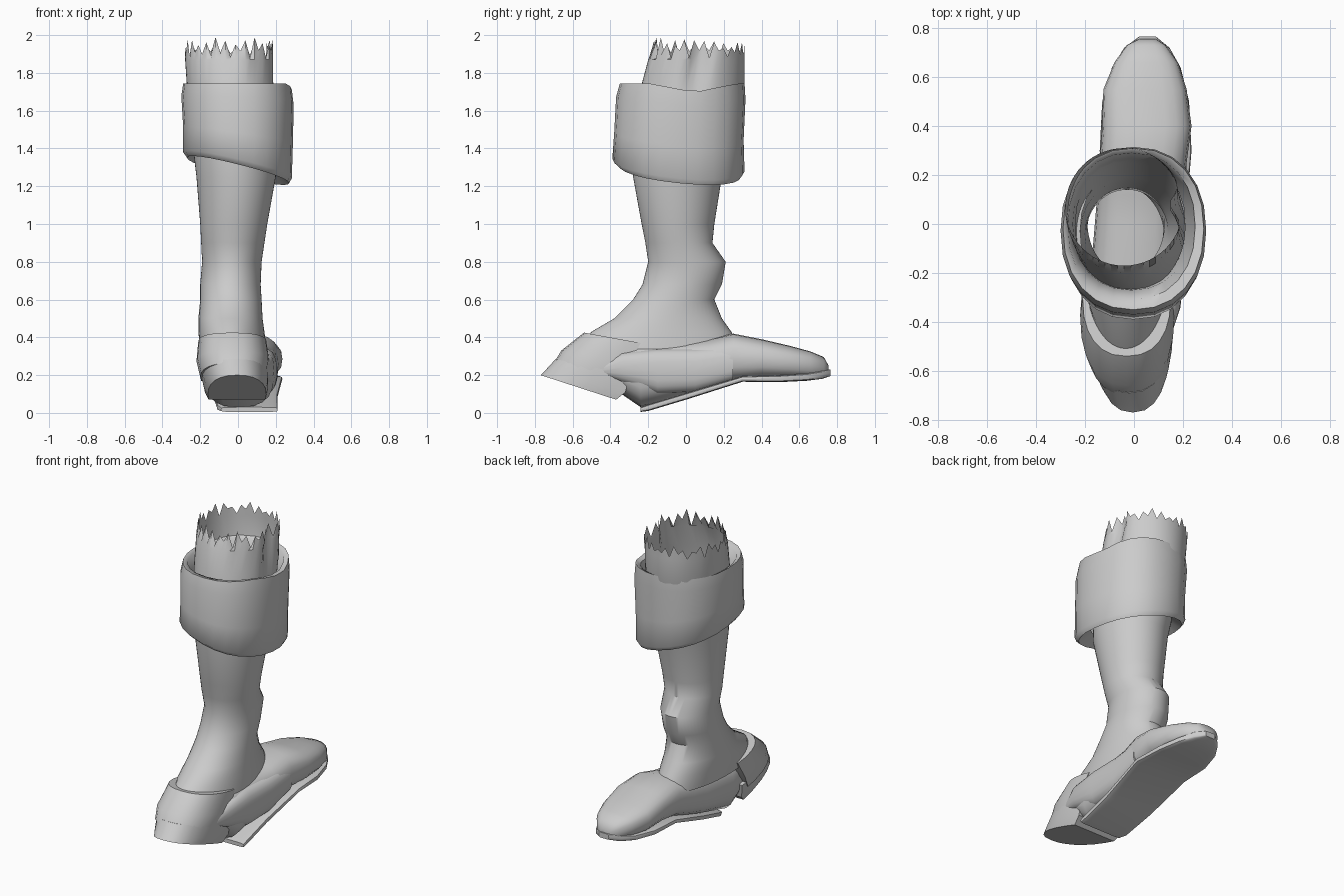
import bpy, bmesh, math
from math import sin, cos, pi
from mathutils import Vector

cube = bpy.data.objects.get("Cube")
if cube:
    bpy.data.objects.remove(cube)

grey = bpy.data.materials.new("plain grey leather")
grey.use_nodes = True
COLOR = (0.6, 0.6, 0.6, 1)
grey.diffuse_color = COLOR
grey.node_tree.nodes["Principled BSDF"].inputs["Base Color"].default_value = COLOR


def loft(name, rings, caps=True, angle=40):
    """Skin a list of equally sized point rings."""
    bm = bmesh.new()
    rows = [[bm.verts.new(p) for p in ring] for ring in rings]
    for a, b in zip(rows, rows[1:]):
        n = len(a)
        for i in range(n):
            j = (i + 1) % n
            bm.faces.new((a[i], a[j], b[j], b[i]))
    if caps:
        bm.faces.new(rows[0][::-1])
        bm.faces.new(rows[-1])
    bmesh.ops.recalc_face_normals(bm, faces=bm.faces)
    mesh = bpy.data.meshes.new(name)
    bm.to_mesh(mesh)
    bm.free()
    mesh.materials.append(grey)
    obj = bpy.data.objects.new(name, mesh)
    bpy.context.collection.objects.link(obj)
    bpy.context.view_layer.objects.active = obj
    obj.select_set(True)
    bpy.ops.object.shade_smooth_by_angle(angle=math.radians(angle))
    obj.select_set(False)
    return obj


def power(v, e):
    return math.copysign(abs(v) ** e, v)


def flat_ring(x0, x1, y0, y1, height, n, e=1.0, dent=0.0):
    """Level ring inside a box; height is a rule of x, y and index."""
    ring = []
    for i in range(n):
        a = 2 * pi * i / n
        k = 1 - dent * max(0, cos(a - 0.05)) ** 40
        x = (x0 + x1) / 2 + (x1 - x0) / 2 * power(cos(a), e) * k
        y = (y0 + y1) / 2 + (y1 - y0) / 2 * power(sin(a), e)
        ring.append(Vector((x, y, height(x, y, i))))
    return ring


def cross_ring(y, x0, x1, z0, z1, n=20, e=0.75):
    """Upright ring across the foot."""
    return [Vector(((x0 + x1) / 2 + (x1 - x0) / 2 * power(cos(2 * pi * i / n), e), y,
                    (z0 + z1) / 2 + (z1 - z0) / 2 * power(sin(2 * pi * i / n), e)))
            for i in range(n)]


# Leg shaft, open at the top, with a torn edge: z, x range, y range
N = 56
shaft = [
    (0.33, -.20, .15, -.58, .28), (0.43, -.21, .14, -.50, .24),
    (0.50, -.21, .13, -.38, .19), (0.60, -.20, .125, -.28, .15),
    (0.68, -.20, .12, -.23, .19), (0.80, -.19, .125, -.20, .21),
    (0.90, -.195, .14, -.215, .14), (1.00, -.20, .155, -.235, .15),
    (1.25, -.22, .20, -.28, .19), (1.50, -.25, .21, -.28, .25),
    (1.72, -.27, .20, -.24, .31), (1.87, -.28, .20, -.20, .31),
]
rings = [flat_ring(*box, lambda x, y, i, z=z: z, N, dent=max(0, z - 1.5) * 0.6)
         for z, *box in shaft]
rings.append(flat_ring(-.28, .20, -.17, .31,
                       lambda x, y, i: (1.96 + 0.02 * sin(i * 2.3) - 0.06 * y if i % 2
                                        else 1.90 + 0.02 * cos(i * 1.7)), N, dent=0.22))
loft("leg_shaft", rings, caps=False)


# Folded cuff: slanted lower hem, rim dipping on the left side
def hem(x, y, i):
    return 1.28 - 0.25 * x - 0.1 * y


def rim(x, y, i):
    return 1.735 - 0.05 * max(0, x / 0.3) * max(0, 1 - abs(y - 0.05) * 4)


def between(t, drop=0):
    return lambda x, y, i: hem(x, y, i) * (1 - t) + rim(x, y, i) * t - drop


cuff = [
    (-.22, .21, -.28, .22, between(0.12)),
    (-.27, .27, -.36, .29, between(0.0)),
    (-.29, .285, -.39, .31, between(0.06)),
    (-.29, .29, -.38, .305, between(0.4)),
    (-.30, .295, -.37, .315, between(0.85)),
    (-.29, .285, -.35, .31, between(1.0, -0.01)),
    (-.27, .25, -.31, .29, between(1.0)),
    (-.25, .23, -.27, .27, between(0.7)),
    (-.24, .21, -.26, .25, between(0.4)),
]
loft("folded_cuff", [flat_ring(*c, 24, e=0.9) for c in cuff], caps=False, angle=60)

# Foot upper: y, x range, z range
foot = [
    (-.48, -.12, .12, .22, .30), (-.40, -.17, .16, .14, .36),
    (-.24, -.18, .19, .03, .38), (0.0, -.16, .19, .09, .38),
    (0.12, -.15, .20, .125, .39), (0.25, -.14, .215, .165, .42),
    (0.40, -.13, .235, .18, .39), (0.55, -.125, .215, .18, .355),
    (0.66, -.08, .18, .18, .325), (0.73, -.03, .13, .185, .295),
    (0.755, .02, .09, .20, .25),
]
loft("foot_upper", [cross_ring(*f) for f in foot])

# Side flare where the upper wraps the middle of the foot
flare = [(-.46, .06, .15, .20, .25), (-.34, .06, .19, .16, .32),
         (-.15, .06, .205, .10, .34), (.05, .06, .21, .11, .34), (.25, .06, .215, .17, .36)]
loft("side_flare", [cross_ring(*f) for f in flare])

# Sole plate sloping down towards the arch
sole = [
    (-.24, -.09, .21, .005, .03), (-.20, -.11, .21, .01, .045),
    (0.0, -.13, .21, .07, .105), (0.30, -.14, .235, .165, .195),
    (0.50, -.13, .225, .163, .20), (0.64, -.09, .19, .17, .21),
    (0.72, -.04, .145, .18, .225), (0.765, .02, .09, .195, .23),
]
loft("sole_plate", [cross_ring(*s, e=0.35) for s in sole], angle=30)


# Heel cup and heel block, tilted, with a squared front end
def heel_ring(x0, x1, y0, y1, z_back, z_front):
    ring = flat_ring(x0, x1, y0, y1 + (y1 - y0) * 0.6, lambda x, y, i: 0, 24, e=0.85)
    for p in ring:
        p.y = min(p.y, y1)
        p.z = z_back + (z_front - z_back) * (p.y - y0) / (y1 - y0)
    return ring


loft("heel_block", [heel_ring(*h) for h in (
    (-.16, .15, -.77, -.37, .20, .07),
    (-.18, .16, -.745, -.32, .225, .11),
    (-.20, .16, -.69, -.30, .285, .20))], angle=30)
loft("heel_cup", [heel_ring(*h) for h in (
    (-.20, .155, -.70, -.36, .265, .17),
    (-.22, .165, -.66, -.30, .33, .26),
    (-.21, .15, -.54, -.24, .425, .37))], angle=35)
